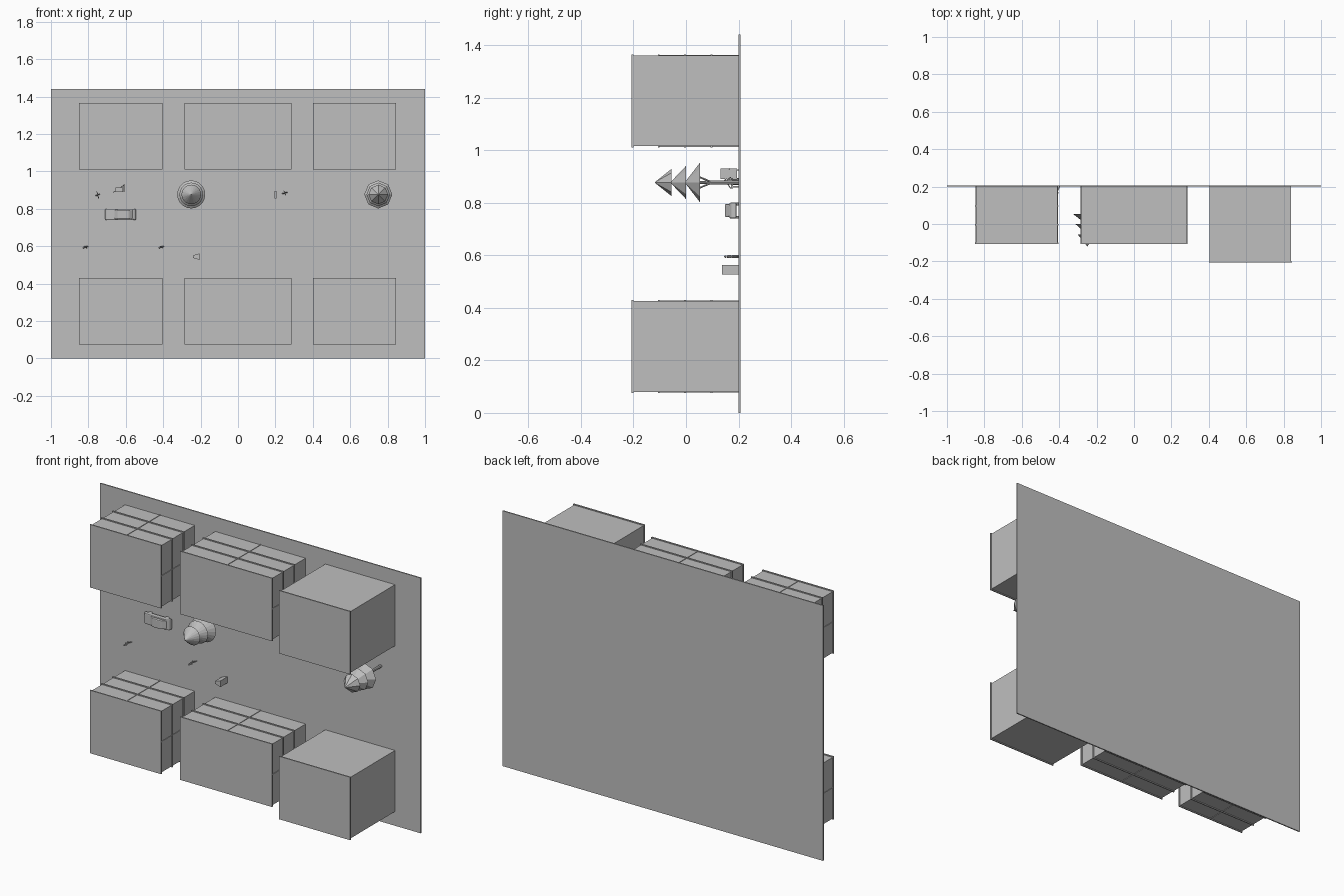
import bpy
from math import pi, cos, sin
from mathutils import Vector

cube = bpy.data.objects.get("Cube")
if cube:
    bpy.data.objects.remove(cube, do_unlink=True)

grey = bpy.data.materials.new("plain grey")
grey.use_nodes = True
tone = (0.52, 0.52, 0.52, 1)
grey.diffuse_color = tone
grey.node_tree.nodes["Principled BSDF"].inputs["Base Color"].default_value = tone

GROUND = 0.2  # ground surface; heights grow toward -y


def mesh(name, verts, faces):
    data = bpy.data.meshes.new(name)
    data.from_pydata(verts, [], faces)
    data.materials.append(grey)
    obj = bpy.data.objects.new(name, data)
    bpy.context.collection.objects.link(obj)
    return obj


def prism(name, profile, z0, z1):
    """Extrude an (x, y) outline along z."""
    n = len(profile)
    verts = [(x, y, z) for z in (z0, z1) for x, y in profile]
    faces = [(i, (i + 1) % n, (i + 1) % n + n, i + n) for i in range(n)]
    return mesh(name, verts, faces + [tuple(range(n))[::-1], tuple(range(n, 2 * n))])


def box(name, x0, x1, y0, y1, z0, z1):
    return prism(name, [(x0, y0), (x1, y0), (x1, y1), (x0, y1)], z0, z1)


def rod(name, a, b, r0, r1, sides):
    """Tapered rod or cone from point a to point b."""
    a, b = Vector(a), Vector(b)
    bpy.ops.mesh.primitive_cone_add(vertices=sides, radius1=r0, radius2=r1,
                                    depth=(b - a).length, location=(a + b) / 2)
    obj = bpy.context.object
    obj.rotation_euler = (b - a).to_track_quat('Z', 'Y').to_euler()
    obj.name = name
    obj.data.materials.append(grey)
    return obj


# Ground slab
box("ground", -1, 1, GROUND, 0.207, 0, 1.44)


def building(name, x0, x1, z0, top, floors):
    z1, e = z0 + 0.355, 0.005
    box(name + "_walls", x0 + e, x1 - e, top, GROUND, z0 + e, z1 - e)
    box(name + "_roof", x0, x1, top - 0.007, top, z0, z1)
    for level in floors:
        box(name + "_ledge", x0, x1, level - 0.007, level, z0, z1)
    if floors:
        # Upright strips in the middle of each wall
        xm, zm, w, p = (x0 + x1) / 2, (z0 + z1) / 2, 0.003, 0.002
        box(name + "_strip_long", xm - w, xm + w, top, GROUND, z0 + p, z1 - p)
        box(name + "_strip_side", x0 + p, x1 - p, top, GROUND, zm - w, zm + w)


for row, z in (("lower", 0.075), ("upper", 1.01)):
    building(row + "_house", -0.85, -0.405, z, -0.1, (0.1, 0))
    building(row + "_block", -0.287, 0.287, z, -0.1, (0.1, 0))
    building(row + "_tower", 0.4, 0.845, z, -0.2, ())


# Trees: stacked cones on a branching trunk
def tree(name, x, z, sides):
    rod(name + "_trunk", (x, GROUND, z), (x, 0.04, z), 0.009, 0.006, 8)
    for base, tip, r in ((0.053, -0.005, 0.075), (0, -0.06, 0.063), (-0.055, -0.12, 0.052)):
        rod(name + "_foliage", (x, base, z), (x, tip, z), r, 0, sides)
    for k in range(4):
        a = k * pi / 2 + pi / 4
        rod(name + "_branch", (x, 0.1, z), (x + 0.03 * cos(a), 0.05, z + 0.03 * sin(a)),
            0.004, 0.003, 6)


tree("round_tree", -0.25, 0.877, 20)
tree("faceted_tree", 0.75, 0.877, 8)

# Car: rounded body, cabin and wheels
body = [(-0.71, 0.192), (-0.71, 0.174), (-0.70, 0.168), (-0.655, 0.165),
        (-0.56, 0.165), (-0.547, 0.172), (-0.545, 0.192)]
cabin = [(-0.663, 0.166), (-0.64, 0.148), (-0.585, 0.148), (-0.56, 0.166)]
for name, outline, z0, z1 in (("car_body", body, 0.74, 0.8), ("car_cabin", cabin, 0.745, 0.795)):
    part = prism(name, outline, z0, z1)
    bevel = part.modifiers.new("rounded edges", 'BEVEL')
    bevel.width, bevel.segments = 0.005, 2
for x in (-0.68, -0.575):
    for z in (0.74, 0.79):
        rod("car_wheel", (x, 0.188, z), (x, 0.188, z + 0.01), 0.012, 0.012, 12)


# People: legs, torso, arms and head
def person(name, x, z, stride, reach):
    for s in (-1, 1):
        rod(name + "_leg", (x + s * stride, GROUND, z + s * 0.003), (x, 0.174, z + s * 0.002), 0.003, 0.003, 6)
        rod(name + "_arm", (x, 0.158, z + s * 0.003), (x - s * 0.006, 0.17, z + s * reach), 0.002, 0.002, 6)
    rod(name + "_torso", (x, 0.176, z), (x, 0.156, z), 0.004, 0.005, 8)
    bpy.ops.mesh.primitive_uv_sphere_add(segments=8, ring_count=6, radius=0.005, location=(x, 0.15, z))
    bpy.context.object.name = name + "_head"
    bpy.context.object.data.materials.append(grey)


person("walker_a", -0.75, 0.875, 0.01, 0.02)
person("walker_b", 0.25, 0.885, 0.012, 0.012)
person("walker_c", -0.815, 0.595, 0.012, 0.004)
person("walker_d", -0.41, 0.595, 0.012, 0.004)

# Slanted sign board on posts
rod("sign_beam", (-0.668, 0.165, 0.888), (-0.605, 0.165, 0.93), 0.002, 0.002, 6)
box("sign_board", -0.655, -0.615, 0.16, 0.165, 0.89, 0.915)
box("sign_back", -0.612, -0.606, 0.132, 0.195, 0.89, 0.93)
for z in (0.893, 0.925):
    rod("sign_post", (-0.609, GROUND, z), (-0.609, 0.16, z), 0.002, 0.002, 6)

# Bench beside the walker
box("bench_seat", 0.195, 0.206, 0.172, 0.178, 0.855, 0.895)
for z in (0.858, 0.886):
    box("bench_leg", 0.197, 0.204, 0.178, GROUND, z, z + 0.005)

# Tapered kiosk
kiosk = prism("kiosk", [(-0.24, 0.137), (-0.205, 0.137), (-0.205, GROUND), (-0.24, GROUND)], 0.527, 0.562)
for v in kiosk.data.vertices:
    if v.co.x < -0.23:
        v.co.z = 0.544 + (v.co.z - 0.544) * 0.4
